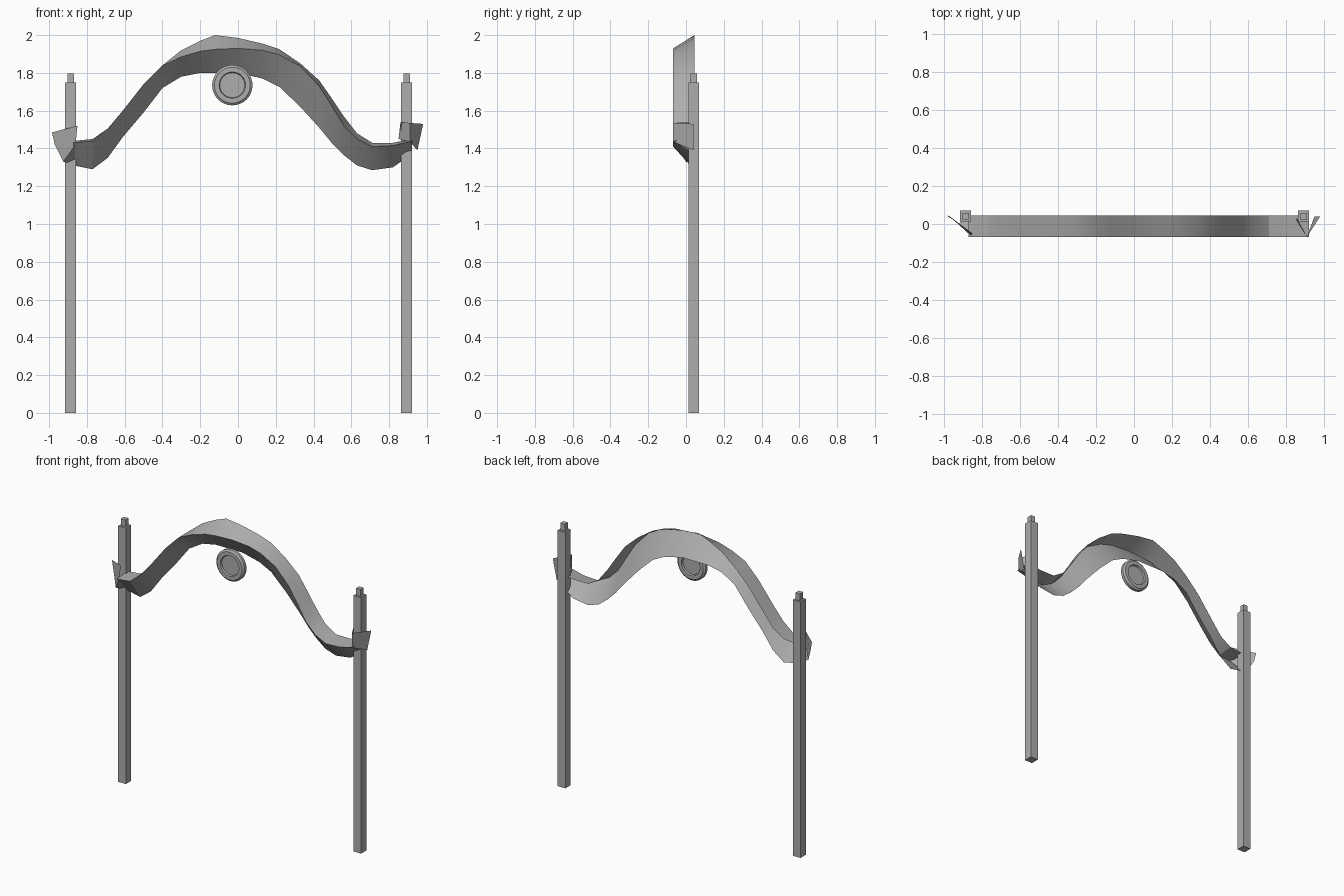
import bpy, bmesh, math
from mathutils import Vector

cube = bpy.data.objects.get("Cube")
if cube:
    bpy.data.objects.remove(cube, do_unlink=True)

grey = bpy.data.materials.new("plain grey")
grey.use_nodes = True
colour = (0.42, 0.42, 0.42, 1)
grey.diffuse_color = colour
grey.node_tree.nodes["Principled BSDF"].inputs["Base Color"].default_value = colour


def finish(bm, name, smooth=None):
    """Turn a bmesh into a named object with the shared material."""
    bmesh.ops.remove_doubles(bm, verts=bm.verts, dist=0.0001)
    mesh = bpy.data.meshes.new(name)
    bm.to_mesh(mesh)
    bm.free()
    mesh.materials.append(grey)
    obj = bpy.data.objects.new(name, mesh)
    bpy.context.collection.objects.link(obj)
    if smooth:
        bpy.ops.object.select_all(action='DESELECT')
        obj.select_set(True)
        bpy.context.view_layer.objects.active = obj
        bpy.ops.object.shade_smooth_by_angle(angle=math.radians(smooth))
    return obj


def add_box(bm, centre, size):
    result = bmesh.ops.create_cube(bm, size=1)
    for vert in result["verts"]:
        vert.co = Vector(centre) + vert.co * Vector(size)


def add_sheet(bm, *points):
    bm.faces.new([bm.verts.new(p) for p in points])


# Square posts, each with a small peg on top
POST_Y, POST_TOP = 0.041, 1.75
for name, x in (("right_post", -0.886), ("left_post", 0.893)):
    bm = bmesh.new()
    add_box(bm, (x, POST_Y, POST_TOP / 2), (0.058, 0.058, POST_TOP))
    add_box(bm, (x, POST_Y, POST_TOP + 0.024), (0.034, 0.034, 0.048))
    finish(bm, name)

# Draped banner: folded along its front edge and open at the back
# Each station: x, upper back height, front fold height, lower back height
FRONT, BACK = -0.068, 0.045
stations = [
    (-.87, 1.44, 1.43, 1.31), (-.77, 1.45, 1.44, 1.29), (-.69, 1.5, 1.505, 1.35),
    (-.61, 1.6, 1.6, 1.46), (-.5, 1.74, 1.74, 1.59), (-.4, 1.84, 1.84, 1.72),
    (-.3, 1.92, 1.885, 1.78), (-.2, 1.97, 1.915, 1.8), (-.12, 2, 1.925, 1.8),
    (0, 1.985, 1.93, 1.8), (.13, 1.955, 1.92, 1.77), (.22, 1.925, 1.895, 1.725),
    (.33, 1.85, 1.835, 1.62), (.43, 1.76, 1.73, 1.51), (.5, 1.66, 1.62, 1.425),
    (.56, 1.57, 1.52, 1.365), (.63, 1.48, 1.45, 1.31), (.71, 1.43, 1.41, 1.285),
    (.82, 1.43, 1.415, 1.3), (.92, 1.45, 1.44, 1.37),
]
bm = bmesh.new()
previous = None
for x, upper, fold, lower in stations:
    row = [bm.verts.new((x, y, z))
           for y, z in ((BACK, upper), (FRONT, fold), (BACK, lower))]
    if previous:
        for i in range(2):
            bm.faces.new((previous[i], previous[i + 1], row[i + 1], row[i]))
    previous = row
finish(bm, "draped_banner", 25)

# Loose banner end wrapped round the right post
bm = bmesh.new()
tip, fold = (-0.85, -0.05, 1.52), (-0.86, -0.06, 1.42)
outer, hem = (-0.985, BACK, 1.485), (-0.925, 0, 1.33)
add_sheet(bm, outer, (-0.97, 0.04, 1.42), hem, fold, tip)
add_sheet(bm, fold, hem, (-0.86, BACK, 1.31))
finish(bm, "right_banner_end")

# Loose banner end pinched into a point in front of the left post
bm = bmesh.new()
tip, fold = (0.91, FRONT, 1.535), (0.91, FRONT, 1.435)
add_sheet(bm, tip, fold, (0.95, 0.04, 1.39), (0.98, 0.04, 1.53))
add_sheet(bm, (0.86, 0.025, 1.54), (0.85, 0.03, 1.45), fold, tip)
finish(bm, "left_banner_end")

# Round medallion: a turned profile of radius and depth, recessed on both sides
profile = [(0, -.036), (.066, -.036), (.07, -.048), (.095, -.048), (.107, -.038),
           (.107, -.018), (.095, -.008), (.07, -.008), (.066, -.02), (0, -.02)]
bm = bmesh.new()
verts = [bm.verts.new((r, y, 0)) for r, y in profile]
edges = [bm.edges.new(pair) for pair in zip(verts, verts[1:])]
bmesh.ops.spin(bm, geom=verts + edges, cent=(0, 0, 0), axis=(0, 1, 0),
               angle=math.tau, steps=32, use_merge=True)
bmesh.ops.remove_doubles(bm, verts=bm.verts, dist=0.0001)
bmesh.ops.recalc_face_normals(bm, faces=bm.faces)
medallion = finish(bm, "medallion", 30)
medallion.location = (-0.03, 0, 1.735)
